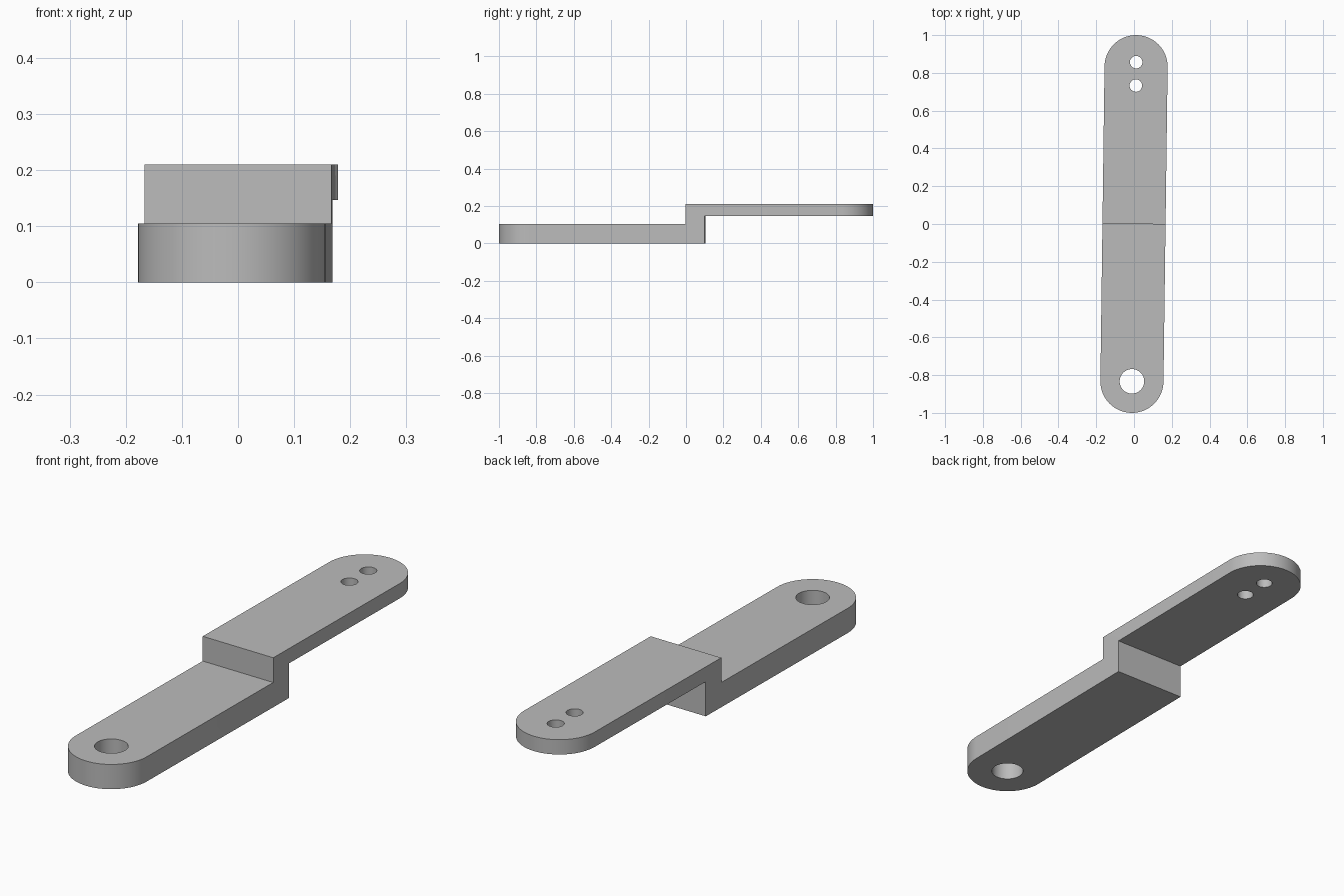
import bpy, bmesh, math
from mathutils import Matrix

if "Cube" in bpy.data.objects:
    bpy.data.objects.remove(bpy.data.objects["Cube"], do_unlink=True)

TILT = Matrix.Rotation(-0.0132, 4, 'Z')   # the bar lies slightly askew
R = 0.167                                  # half width and end radius
END = 1.0 - R                              # centre of each rounded end

grey = bpy.data.materials.new("plain grey")
grey.use_nodes = True
grey.diffuse_color = (0.5, 0.5, 0.5, 1)
grey.node_tree.nodes["Principled BSDF"].inputs["Base Color"].default_value = (0.5, 0.5, 0.5, 1)


def prism(name, outline, offset):
    """Extrude a closed outline along an offset vector."""
    bm = bmesh.new()
    face = bm.faces.new([bm.verts.new(p) for p in outline])
    ext = bmesh.ops.extrude_face_region(bm, geom=[face])
    bmesh.ops.translate(bm, vec=offset, verts=[v for v in ext["geom"] if isinstance(v, bmesh.types.BMVert)])
    bmesh.ops.recalc_face_normals(bm, faces=bm.faces)
    bm.transform(TILT)
    mesh = bpy.data.meshes.new(name)
    bm.to_mesh(mesh)
    bm.free()
    mesh.materials.append(grey)
    obj = bpy.data.objects.new(name, mesh)
    bpy.context.collection.objects.link(obj)
    return obj


def arc(y, radius, start, sweep, steps, z):
    return [(radius * math.cos(start + sweep * i / steps),
             y + radius * math.sin(start + sweep * i / steps), z) for i in range(steps + 1)]


def combine(target, cutter, operation):
    mod = target.modifiers.new(operation.lower(), 'BOOLEAN')
    mod.operation = operation
    mod.solver = 'EXACT'
    mod.object = cutter
    cutter.hide_render = True
    bpy.context.view_layer.objects.active = target
    bpy.ops.object.modifier_apply(modifier=mod.name)
    bpy.data.objects.remove(cutter, do_unlink=True)


# Stepped bar: side profile swept across the width
profile = [(-1.1, 0), (0.102, 0), (0.102, 0.147), (1.1, 0.147),
           (1.1, 0.21), (0, 0.21), (0, 0.105), (-1.1, 0.105)]
bar = prism("stepped_bar", [(-0.3, y, z) for y, z in profile], (0.6, 0, 0))

# Rounded plan outline
plan = arc(END, R, 0, math.pi, 32, -0.1) + arc(-END, R, math.pi, math.pi, 32, -0.1)
combine(bar, prism("plan_cutter", plan, (0, 0, 0.5)), 'INTERSECT')

# Large pivot hole in front, two small holes behind
for y, radius in ((-END, 0.065), (0.733, 0.033), (0.857, 0.033)):
    ring = arc(y, radius, 0, math.tau, 40, -0.1)[:-1]
    combine(bar, prism("hole_cutter", ring, (0, 0, 0.5)), 'DIFFERENCE')

# Smooth the curved walls, keep the edges crisp
bpy.ops.object.select_all(action='DESELECT')
bar.select_set(True)
bpy.context.view_layer.objects.active = bar
bpy.ops.object.shade_smooth_by_angle(angle=math.radians(30))
